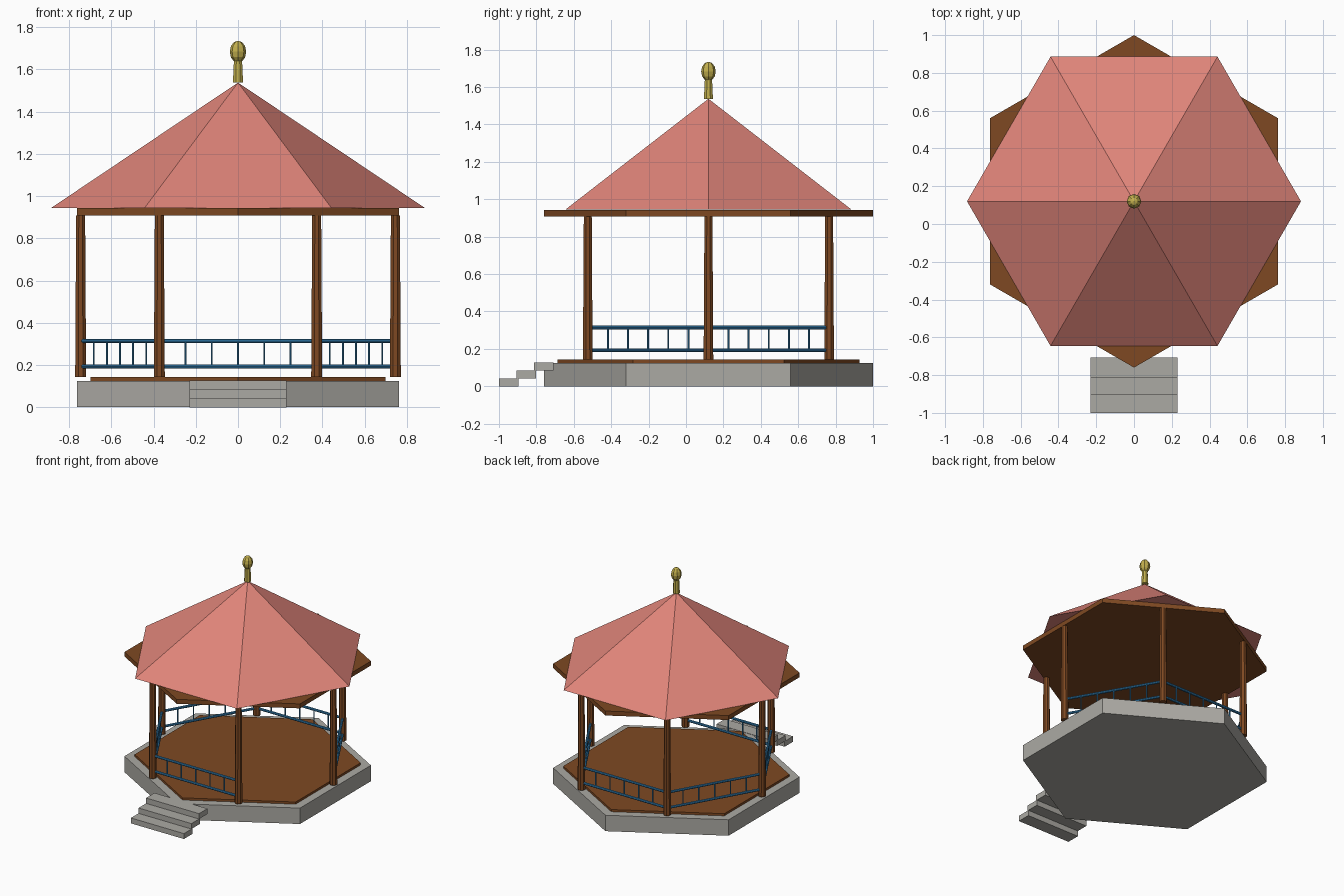
import bpy
from math import radians, cos, sin
from mathutils import Vector

cube = bpy.data.objects.get("Cube")
if cube:
    bpy.data.objects.remove(cube, do_unlink=True)

CY = 0.12            # centre of the pavilion, behind the steps
POST_R = 0.745       # ring on which the posts stand


def material(name, r, g, b):
    m = bpy.data.materials.new(name)
    m.use_nodes = True
    m.diffuse_color = (r, g, b, 1)
    node = next(n for n in m.node_tree.nodes if n.type == 'BSDF_PRINCIPLED')
    node.inputs["Base Color"].default_value = (r, g, b, 1)
    return m


stone = material("stone grey", 0.41, 0.40, 0.37)
wood = material("brown wood", 0.21, 0.066, 0.016)
tile = material("salmon roof", 0.75, 0.235, 0.195)
blue = material("blue paint", 0.035, 0.22, 0.46)
gold = material("old gold", 0.54, 0.43, 0.075)


def finish(name, mat):
    ob = bpy.context.object
    ob.name = name
    ob.data.materials.append(mat)
    return ob


def prism(name, mat, sides, r1, r2, z1, z2, x=0, y=CY, turn=0):
    """Upright prism, taper or pyramid from z1 to z2."""
    bpy.ops.mesh.primitive_cone_add(vertices=sides, radius1=r1, radius2=r2, depth=z2 - z1,
                                    location=(x, y, (z1 + z2) / 2),
                                    rotation=(0, 0, radians(turn)))
    return finish(name, mat)


def rod(name, mat, a, b, r, sides=8):
    """Round bar between two points."""
    d = b - a
    bpy.ops.mesh.primitive_cylinder_add(vertices=sides, radius=r, depth=d.length,
                                        location=(a + b) / 2,
                                        rotation=d.to_track_quat('Z', 'Y').to_euler())
    return finish(name, mat)


def box(name, mat, centre, size):
    bpy.ops.mesh.primitive_cube_add(size=1, location=centre)
    ob = finish(name, mat)
    ob.scale = size
    return ob


# Hexagonal slabs and roof; the roof is turned against the slabs
prism("base", stone, 6, 0.88, 0.88, 0, 0.125)
prism("floor", wood, 6, 0.807, 0.807, 0.125, 0.142)
prism("ceiling", wood, 6, 0.88, 0.88, 0.908, 0.943)
prism("roof", tile, 6, 0.884, 0, 0.944, 1.537, turn=30)

# Finial
prism("finial_stem", gold, 8, 0.026, 0.02, 1.537, 1.66, turn=22.5)
bpy.ops.mesh.primitive_uv_sphere_add(segments=8, ring_count=6, radius=1, location=(0, CY, 1.683))
finish("finial_ball", gold).scale = (0.039, 0.039, 0.052)

# Posts
corners = [Vector((POST_R * cos(radians(60 * i)), CY + POST_R * sin(radians(60 * i)), 0))
           for i in range(6)]
for i, c in enumerate(corners):
    prism(f"post_{i + 1}", wood, 8, 0.028, 0.023, 0.142, 0.908, c.x, c.y, 22.5)

# Railings between the posts; the front left bay is the open entrance
LOW, HIGH = Vector((0, 0, 0.193)), Vector((0, 0, 0.314))
for i in range(5):
    a, b = corners[i], corners[i + 1]
    rod(f"lower_rail_{i + 1}", blue, a + LOW, b + LOW, 0.010)
    rod(f"upper_rail_{i + 1}", blue, a + HIGH, b + HIGH, 0.010)
    for k in range(1, 6):
        p = a.lerp(b, k / 6)
        rod(f"baluster_{i + 1}_{k}", blue, p + LOW, p + HIGH, 0.005, 6)

# Front steps
for i in range(3):
    box(f"step_{i + 1}", stone, (0, -0.948 + 0.094 * i, 0.021 + 0.0425 * i), (0.46, 0.104, 0.0425))
